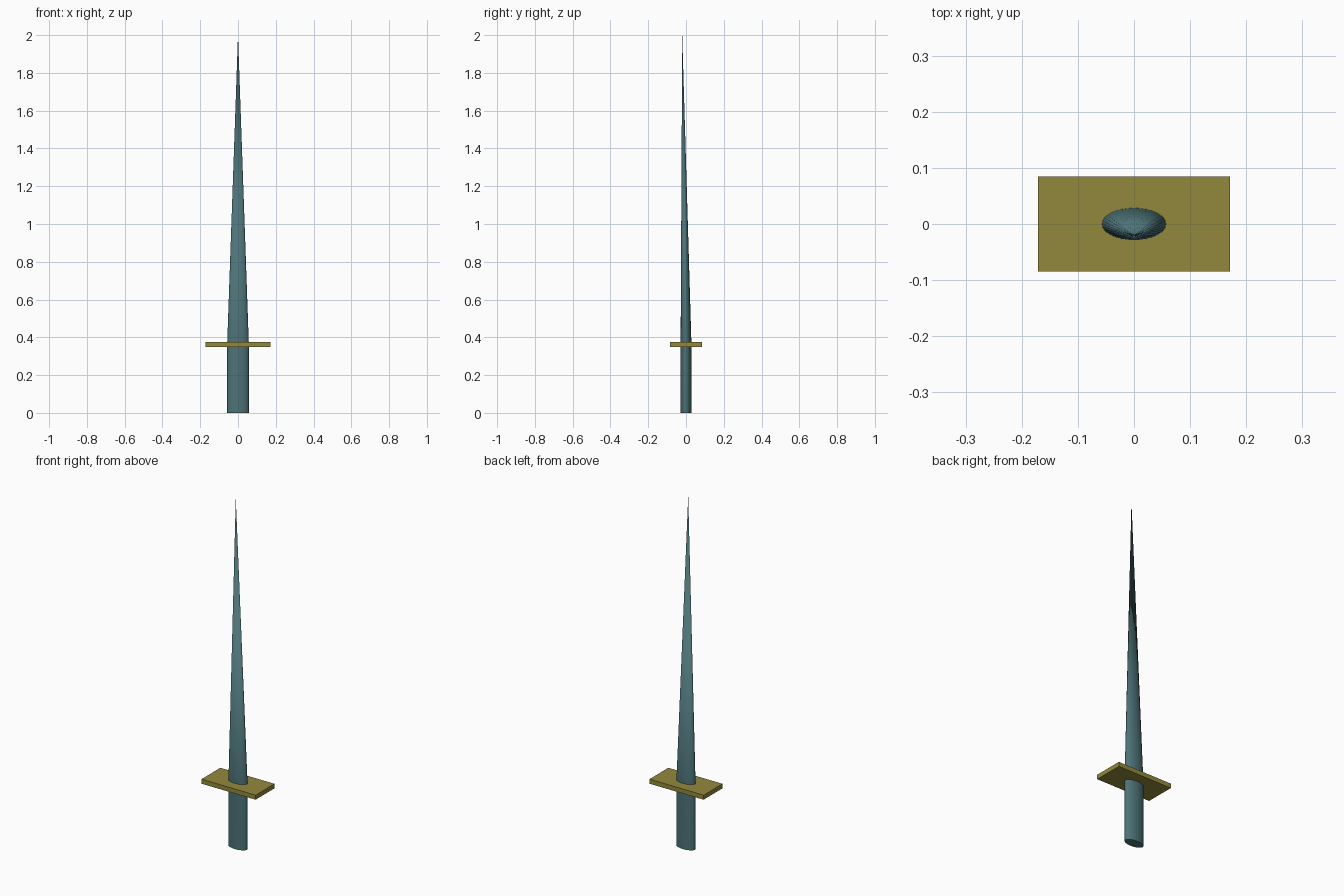
import bpy, bmesh, math

if "Cube" in bpy.data.objects:
    bpy.data.objects.remove(bpy.data.objects["Cube"])

SIDES = 32
RX, RY = 0.057, 0.0285
GUARD_LOW, GUARD_TOP, TIP = 0.349, 0.375, 2.0


def colour(name, rgb):
    mat = bpy.data.materials.new(name)
    mat.diffuse_color = (*rgb, 1)
    mat.use_nodes = True
    mat.node_tree.nodes["Principled BSDF"].inputs["Base Color"].default_value = mat.diffuse_color
    return mat


def add_object(name, bm, mat):
    bmesh.ops.recalc_face_normals(bm, faces=bm.faces)
    mesh = bpy.data.meshes.new(name)
    bm.to_mesh(mesh)
    bm.free()
    ob = bpy.data.objects.new(name, mesh)
    bpy.context.collection.objects.link(ob)
    mesh.materials.append(mat)
    return ob


def ring(bm, z):
    angles = [2 * math.pi * i / SIDES for i in range(SIDES)]
    return [bm.verts.new((RX * math.cos(a), RY * math.sin(a), z)) for a in angles]


steel = colour("steel", (0.075, 0.17, 0.185))
brass = colour("brass", (0.29, 0.25, 0.045))

# Oval grip running straight into a blade whose point leans to the front
bm = bmesh.new()
bottom, top = ring(bm, 0), ring(bm, GUARD_TOP)
point = bm.verts.new((0, -0.02, TIP))
bm.faces.new(bottom)
for i in range(SIDES):
    j = (i + 1) % SIDES
    bm.faces.new((bottom[i], bottom[j], top[j], top[i]))
    bm.faces.new((top[i], top[j], point))
blade = add_object("grip_and_blade", bm, steel)
bpy.context.view_layer.objects.active = blade
blade.select_set(True)
bpy.ops.object.shade_smooth_by_angle(angle=math.radians(30))

# Flat rectangular cross guard
bm = bmesh.new()
bmesh.ops.create_cube(bm, size=1)
bmesh.ops.scale(bm, vec=(0.342, 0.17, GUARD_TOP - GUARD_LOW), verts=bm.verts)
bmesh.ops.translate(bm, vec=(0, 0, (GUARD_LOW + GUARD_TOP) / 2), verts=bm.verts)
add_object("cross_guard", bm, brass)
